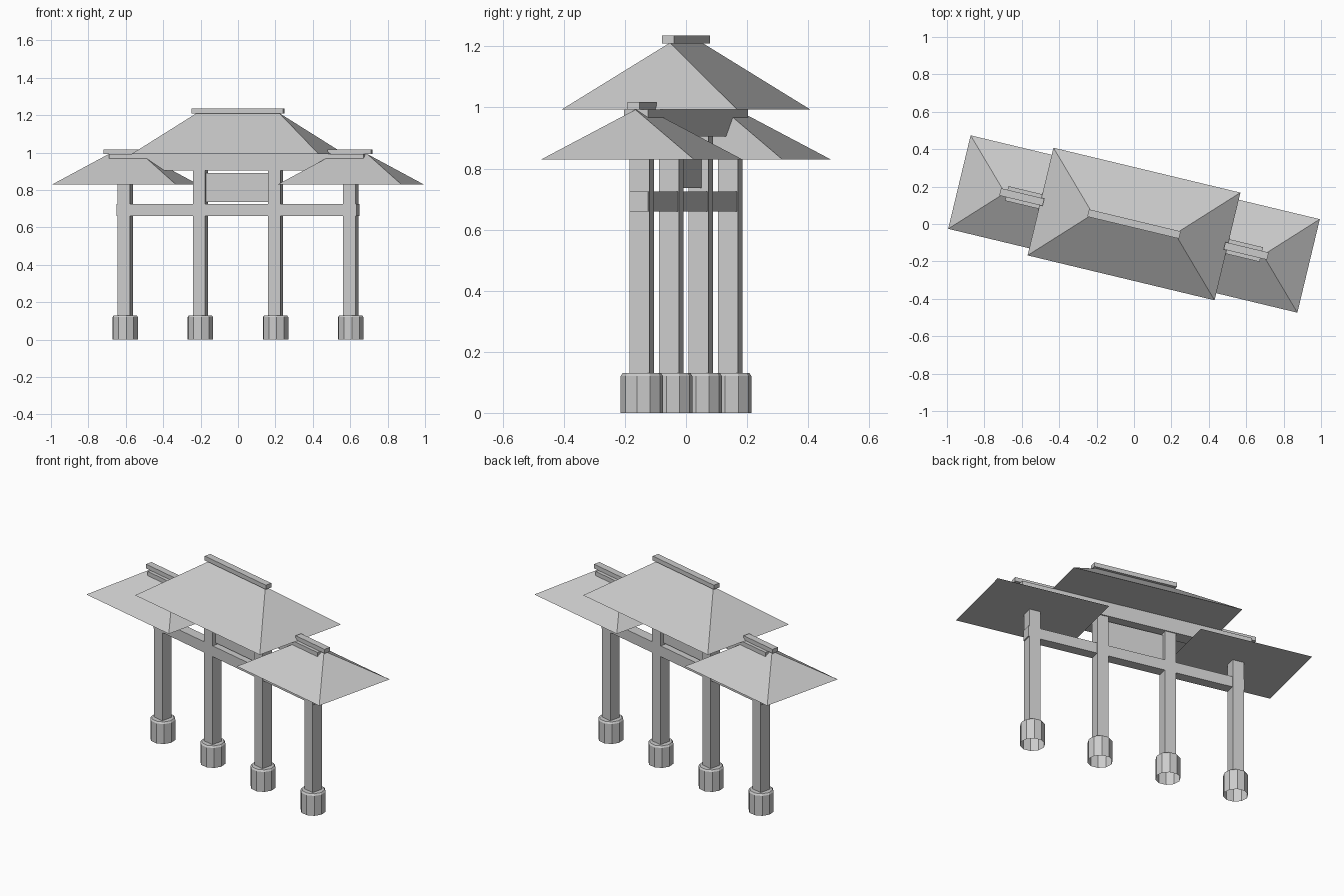
import bpy, bmesh
from math import radians
from mathutils import Matrix

if "Cube" in bpy.data.objects:
    bpy.data.objects.remove(bpy.data.objects["Cube"])

TURN = Matrix.Rotation(radians(-13.5), 4, 'Z')   # whole gate is turned on plan


def finish(name, bm):
    bmesh.ops.recalc_face_normals(bm, faces=bm.faces)
    bm.transform(TURN)
    mesh = bpy.data.meshes.new(name)
    bm.to_mesh(mesh)
    bm.free()
    obj = bpy.data.objects.new(name, mesh)
    bpy.context.collection.objects.link(obj)
    return obj


def box(name, u, half_u, half_v, z0, z1):
    bm = bmesh.new()
    m = Matrix.Translation((u, 0, (z0 + z1) / 2)) @ Matrix.Diagonal((2 * half_u, 2 * half_v, z1 - z0, 1))
    bmesh.ops.create_cube(bm, size=1, matrix=m)
    return finish(name, bm)


def hip_roof(name, u, half_u, half_v, ridge, z0, z1):
    bm = bmesh.new()
    a, b, c, d = [bm.verts.new((u + x * half_u, y * half_v, z0))
                  for x, y in ((-1, -1), (1, -1), (1, 1), (-1, 1))]
    p, q = [bm.verts.new((u + s * ridge, 0, z1)) for s in (-1, 1)]
    for f in ((a, b, q, p), (b, c, q), (c, d, p, q), (d, a, p), (d, c, b, a)):
        bm.faces.new(f)
    return finish(name, bm)


def column_base(name, u, sides=10):
    # ten-sided drum, chamfered top, open underneath
    bm = bmesh.new()
    bmesh.ops.create_circle(bm, segments=sides, radius=0.07,
                            matrix=Matrix.Translation((u, 0, 0)) @ Matrix.Rotation(radians(90), 4, 'Z')
                            @ Matrix.Rotation(radians(-90), 4, 'Z'))
    # align a corner with the long axis
    first = max(bm.verts, key=lambda v: v.co.x)
    if abs(first.co.y) > 0.001:
        bmesh.ops.rotate(bm, verts=bm.verts, cent=(u, 0, 0), matrix=Matrix.Rotation(radians(180 / sides), 3, 'Z'))
    edges = bm.edges[:]
    for radius, z in ((0.07, 0.12), (0.063, 0.13)):
        out = bmesh.ops.extrude_edge_only(bm, edges=edges)['geom']
        edges = [e for e in out if isinstance(e, bmesh.types.BMEdge)]
        for v in [e for e in out if isinstance(e, bmesh.types.BMVert)]:
            s = radius / 0.07
            v.co = (u + (v.co.x - u) * s, v.co.y * s, z)
    bmesh.ops.contextual_create(bm, geom=edges)
    return finish(name, bm)


# Four columns on drum bases
for i, u in enumerate((-0.62, -0.207, 0.207, 0.62), 1):
    column_base(f"column_base_{i}", u)
    box(f"column_{i}", u, 0.0335, 0.0335, 0.125, 0.91)

# Beams and the panel between the middle columns
box("lower_beam", 0, 0.66, 0.031, 0.66, 0.725)
box("upper_beam", 0, 0.70, 0.04, 0.905, 0.993)
box("centre_panel", 0, 0.175, 0.01, 0.737, 0.89)

# Side roofs with ridge caps
for side, s in (("left", -1), ("right", 1)):
    hip_roof(f"{side}_roof", s * 0.62, 0.34, 0.257, 0.09, 0.83, 0.993)
    box(f"{side}_ridge_cap", s * 0.617, 0.119, 0.02, 0.993, 1.018)

# Main roof with ridge cap
hip_roof("main_roof", 0, 0.514, 0.296, 0.226, 0.993, 1.212)
box("main_ridge_cap", 0, 0.252, 0.02, 1.21, 1.236)
